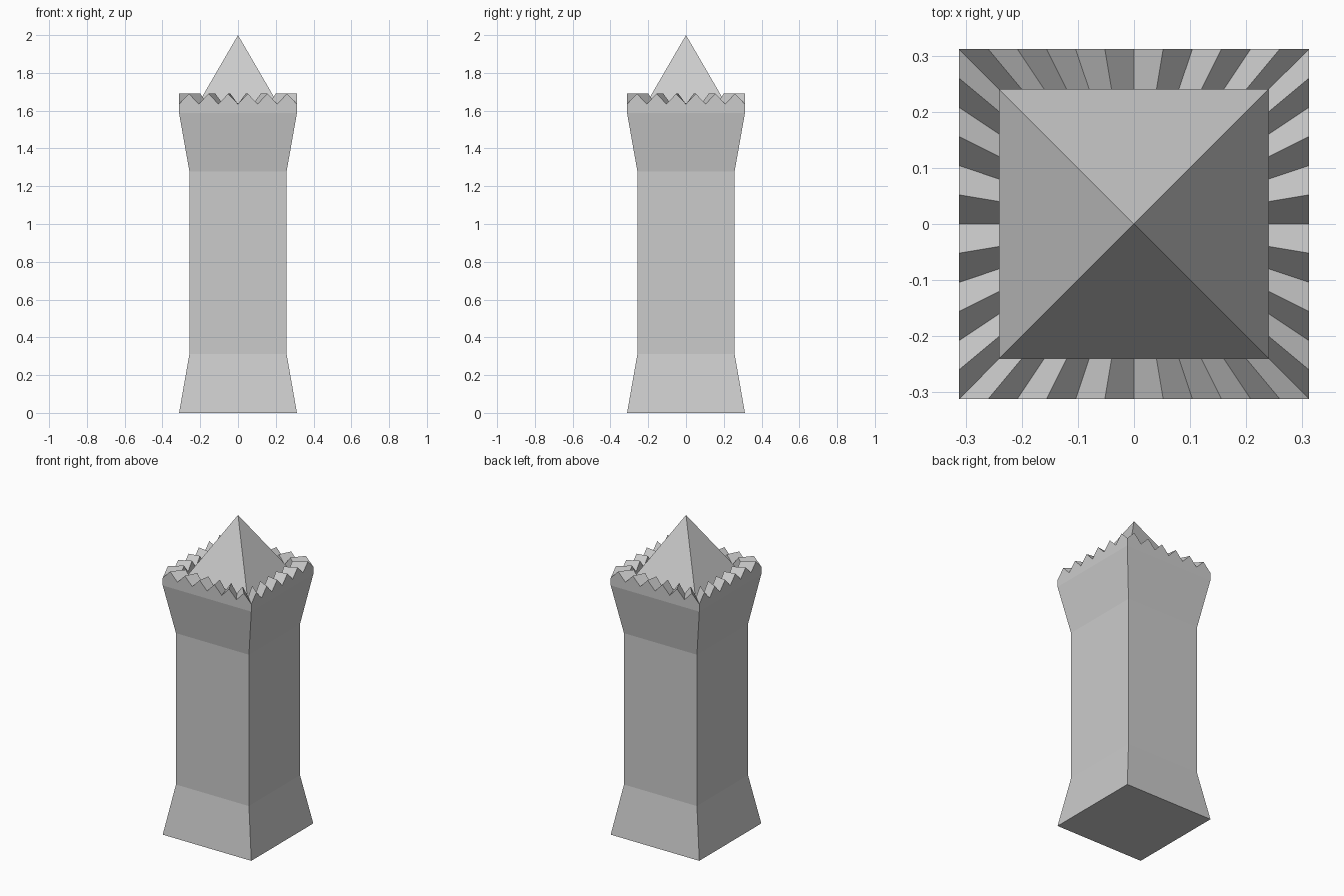
import bpy
import bmesh

if "Cube" in bpy.data.objects:
    bpy.data.objects.remove(bpy.data.objects["Cube"])


def make_object(name, bm):
    bmesh.ops.recalc_face_normals(bm, faces=bm.faces)
    mesh = bpy.data.meshes.new(name)
    bm.to_mesh(mesh)
    bm.free()
    obj = bpy.data.objects.new(name, mesh)
    bpy.context.collection.objects.link(obj)
    return obj


def square_points(half, steps):
    """Points around a square, counter-clockwise from the front left corner."""
    corners = [(-1, -1), (1, -1), (1, 1), (-1, 1)]
    pts = []
    for i, (ax, ay) in enumerate(corners):
        bx, by = corners[(i + 1) % 4]
        for k in range(steps):
            t = k / steps
            pts.append((half * (ax + (bx - ax) * t), half * (ay + (by - ay) * t)))
    return pts


def bridge(bm, a, b):
    n = len(a)
    for i in range(n):
        j = (i + 1) % n
        bm.faces.new((a[i], a[j], b[j], b[i]))


OUTER, WAIST, INNER = 0.312, 0.257, 0.24
FLOOR, VALLEY, PEAK = 1.587, 1.635, 1.69

# Tower body: flared foot, straight shaft, flared head
bm = bmesh.new()
rings = [[bm.verts.new((x, y, z)) for x, y in square_points(half, 1)]
         for half, z in ((OUTER, 0), (WAIST, 0.313), (WAIST, 1.277), (OUTER, FLOOR))]
for lower, upper in zip(rings, rings[1:]):
    bridge(bm, lower, upper)
bm.faces.new(rings[0])
make_object("tower_body", bm)

# Parapet: zigzag-topped wall, valleys at the corners
STEPS = 12
bm = bmesh.new()


def rim_ring(half, zigzag):
    return [bm.verts.new((x, y, (PEAK if i % 2 else VALLEY) if zigzag else FLOOR))
            for i, (x, y) in enumerate(square_points(half, STEPS))]


loops = [rim_ring(OUTER, False), rim_ring(OUTER, True),
         rim_ring(INNER, True), rim_ring(INNER, False)]
for i in range(4):
    bridge(bm, loops[i], loops[(i + 1) % 4])
make_object("zigzag_parapet", bm)

# Pyramid roof rising inside the parapet
bm = bmesh.new()
base = [bm.verts.new((x, y, FLOOR)) for x, y in square_points(INNER, 1)]
apex = bm.verts.new((0, 0, 2))
bm.faces.new(base)
for i in range(4):
    bm.faces.new((base[i], base[(i + 1) % 4], apex))
make_object("pyramid_roof", bm)
